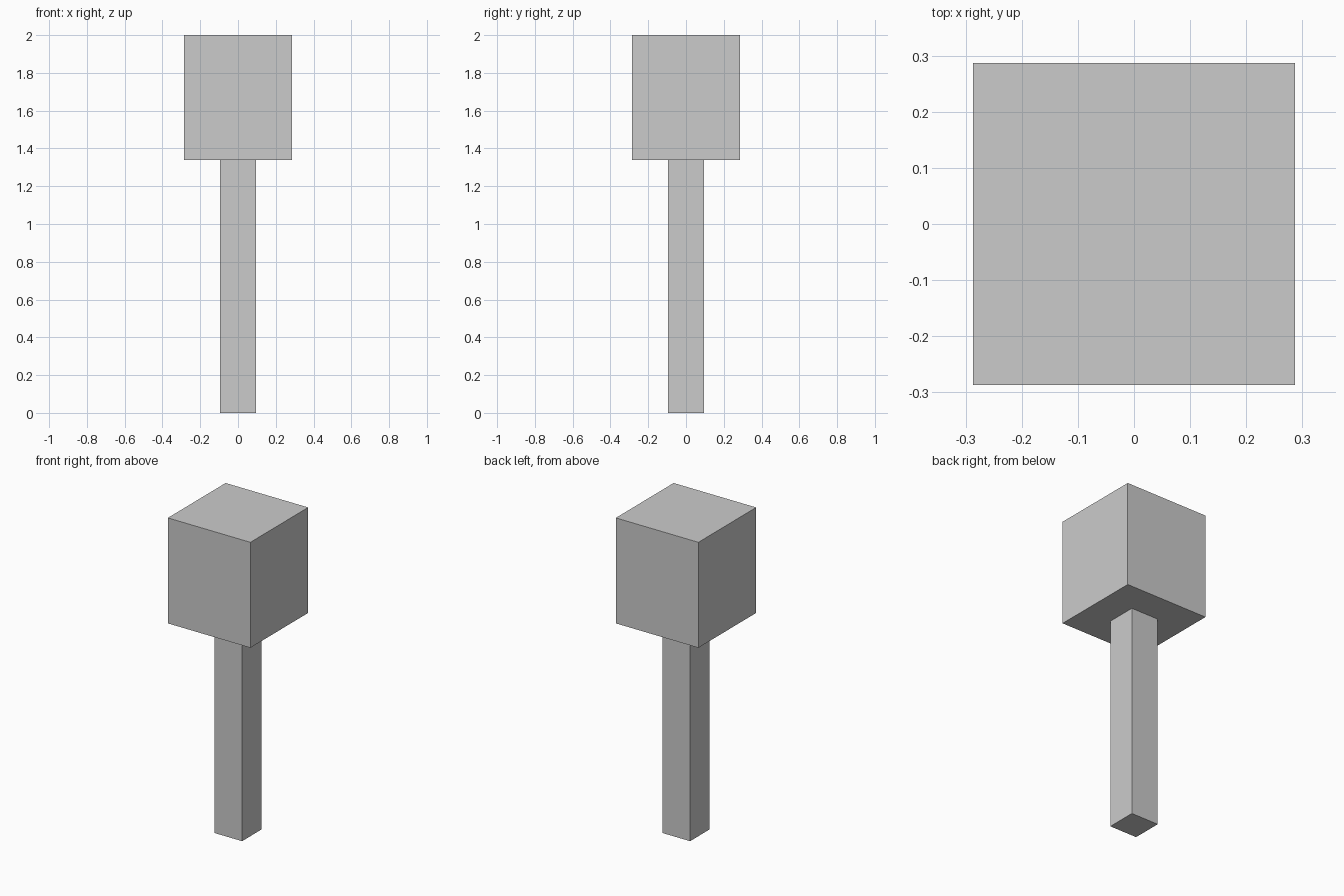
import bpy

if "Cube" in bpy.data.objects:
    bpy.data.objects.remove(bpy.data.objects["Cube"])


def box(name, width, z0, z1):
    """Square block centred on the z axis, spanning z0 to z1."""
    bpy.ops.mesh.primitive_cube_add(size=1, location=(0, 0, (z0 + z1) / 2))
    ob = bpy.context.object
    ob.name = name
    ob.scale = (width, width, z1 - z0)
    bpy.ops.object.transform_apply(location=False, rotation=False, scale=True)
    return ob


HEAD_BOTTOM = 1.338

# Slim square handle
box("handle", 0.19, 0, HEAD_BOTTOM)

# Heavy block on top of the handle
box("head", 0.573, HEAD_BOTTOM, 2)
